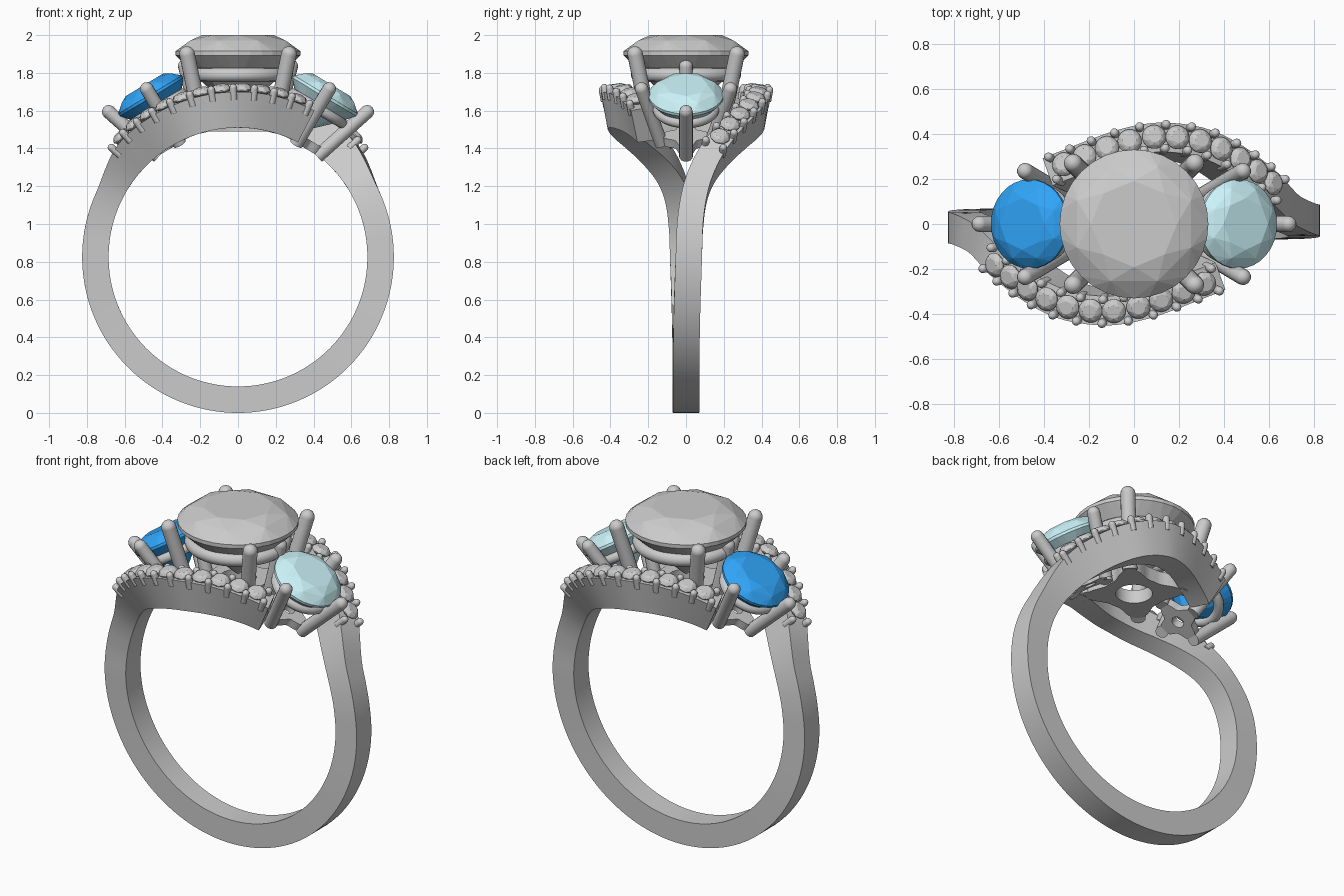
import bpy, bmesh
from math import sin, cos, pi, radians, hypot
from mathutils import Matrix, Vector

if "Cube" in bpy.data.objects:
    bpy.data.objects.remove(bpy.data.objects["Cube"])

CZ = 0.825          # centre height of the finger hole
R_IN = 0.685


def finish(bm, name, color=None, smooth=None):
    bmesh.ops.recalc_face_normals(bm, faces=bm.faces[:])
    me = bpy.data.meshes.new(name)
    bm.to_mesh(me)
    bm.free()
    ob = bpy.data.objects.new(name, me)
    bpy.context.collection.objects.link(ob)
    if color:
        mat = bpy.data.materials.new(name + "_colour")
        mat.diffuse_color = color
        mat.use_nodes = True
        mat.node_tree.nodes["Principled BSDF"].inputs["Base Color"].default_value = mat.diffuse_color
        me.materials.append(mat)
    if smooth:
        bpy.ops.object.select_all(action='DESELECT')
        ob.select_set(True)
        bpy.context.view_layer.objects.active = ob
        bpy.ops.object.shade_smooth_by_angle(angle=radians(smooth))
    return ob


def frame(origin, normal, side):
    z = Vector(normal).normalized()
    y = Vector(side)
    y = (y - z * y.dot(z)).normalized()
    x = y.cross(z)
    m = Matrix((x, y, z)).transposed().to_4x4()
    m.translation = origin
    return m


def gem(bm, m, r, crown, pav, girdle=0.02):
    # brilliant cut as the hull of its facet rings
    rings = [(0.58, crown, 8, 0), (0.83, crown * 0.66, 8, pi / 8), (1, 0, 32, 0),
             (1, -girdle, 32, 0), (0.55, -girdle - pav * 0.5, 8, 0), (0.03, -girdle - pav, 8, 0)]
    vs = [bm.verts.new(m @ Vector((r * k * cos(2 * pi * i / n + o), r * k * sin(2 * pi * i / n + o), z)))
          for k, z, n, o in rings for i in range(n)]
    bmesh.ops.convex_hull(bm, input=vs)


def rod(bm, a, b, r, seg=16):
    # straight wire with a domed tip at b
    a, b = Vector(a), Vector(b)
    m = (b - a).to_track_quat('Z', 'Y').to_matrix().to_4x4()
    bmesh.ops.create_cone(bm, cap_ends=True, segments=seg, radius1=r, radius2=r, depth=(b - a).length,
                          matrix=Matrix.Translation((a + b) / 2) @ m)
    bmesh.ops.create_uvsphere(bm, u_segments=seg, v_segments=8, radius=r, matrix=Matrix.Translation(b) @ m)


def lathe(bm, m, prof, n=48):
    # closed profile; each point is (radius function of angle, height)
    rows = [[bm.verts.new(m @ Vector((f(t) * cos(t), f(t) * sin(t), z))) for f, z in prof]
            for t in (2 * pi * i / n for i in range(n))]
    k = len(prof)
    for i in range(n):
        a, b = rows[i], rows[(i + 1) % n]
        for j in range(k):
            bm.faces.new((a[j], a[(j + 1) % k], b[(j + 1) % k], b[j]))


def collar(bm, m, R, r):
    lathe(bm, m, [(lambda t, q=q: R + r * cos(q), r * sin(q)) for q in (2 * pi * i / 12 for i in range(12))])


def plate(bm, m, hole, rad, lobe, off, h, p):
    def out(t):
        return rad + lobe * abs(cos(2 * (t - off))) ** p
    def inn(t):
        return hole
    lathe(bm, m, [(inn, -h / 2), (out, -h / 2), (out, h / 2), (inn, h / 2)])


# sideways drift of the bypass arm against angle from the top
PATH = [(180, 0), (120, .003), (90, .015), (75, .025), (62, .06), (52, .115), (41, .205), (30, .3),
        (20, .362), (9, .385), (2, .375), (-5, .348), (-12, .31), (-19, .27), (-27, .225), (-34, .18)]


def drift(a):
    for i in range(len(PATH) - 1):
        (a0, y0), (a1, y1) = PATH[i], PATH[i + 1]
        if a <= a0 and a >= a1:
            sl = []
            for j in (i, i + 1):
                p, q = PATH[max(j - 1, 0)], PATH[min(j + 1, len(PATH) - 1)]
                sl.append((q[1] - p[1]) / (q[0] - p[0]) * (a1 - a0))
            t = (a - a0) / (a1 - a0)
            return (y0 * (2*t**3 - 3*t*t + 1) + sl[0] * (t**3 - 2*t*t + t)
                    + y1 * (3*t*t - 2*t**3) + sl[1] * (t**3 - t*t))
    return PATH[-1][1]


def arm_point(a, off, r):
    slope = (drift(a - .5) - drift(a + .5)) / (radians(1) * .85) if a < 179 else 0
    n = hypot(1, slope)
    lean = 0.035 * max(0, min(1, (75 - a) / 45)) * (r - .875) / .19
    ang = radians(a) + off * slope / n / .85
    return Vector((r * sin(ang), drift(a) + off / n + lean, CZ + r * cos(ang)))


def outer(a):
    t = max(0, min(1, (65 - a) / 25))
    return 0.825 + 0.05 * t * t * (3 - 2 * t)


SPIN = Matrix.Rotation(pi, 4, 'Z')
for label, turn in (("back", Matrix()), ("front", SPIN)):
    # half band sweeping from the bottom up into a bypass arm
    bm = bmesh.new()
    rows = []
    for i in range(105):
        a = 180 - i * (206 / 104)
        ro, w = outer(a), 0.07 - 0.005 * max(0, min(1, (90 - a) / 50))
        rows.append([bm.verts.new(turn @ arm_point(a, o, r))
                     for o, r in ((-w, R_IN), (w, R_IN), (w, ro), (-w, ro))])
    for p, q in zip(rows, rows[1:]):
        for j in range(4):
            bm.faces.new((p[j], p[(j + 1) % 4], q[(j + 1) % 4], q[j]))
    bm.faces.new(rows[-1])
    bm.faces.new(rows[0])
    finish(bm, label + "_band_arm", smooth=30)

    # evenly spaced small stones and the beads between them
    fine = [44 - i * .25 for i in range(280)]
    length, marks, beads = 0, [], []
    for p, q in zip(fine, fine[1:]):
        if length >= len(marks) * .105:
            marks.append(p)
        if length >= (len(beads) - .5) * .105:
            beads.append(p if length else p + 3.4)
        length += (arm_point(p, 0, .875) - arm_point(q, 0, .875)).length
    stones, studs = bmesh.new(), bmesh.new()
    for a in marks:
        if a < -24:
            continue
        up = arm_point(a, 0, .9) - arm_point(a, 0, .8)
        m = turn @ frame(arm_point(a, 0, outer(a) + .02), up, (0, 1, 0))
        gem(stones, m, .053, .022, .04, .006)
    for a in beads:
        if a < -26:
            continue
        for o in (-.053, .053):
            rod(studs, turn @ arm_point(a, o, outer(a) - .04), turn @ arm_point(a, o, outer(a) + .022), .02, 10)
    finish(stones, label + "_small_stones")
    finish(studs, label + "_small_beads", smooth=40)

# centre stone with its four-claw basket
bm = bmesh.new()
gem(bm, Matrix.Translation((0, 0, 1.915)), .33, .085, .3, .022)
finish(bm, "centre_stone")
bm = bmesh.new()
collar(bm, Matrix.Translation((0, 0, 1.79)), .255, .037)
plate(bm, Matrix.Translation((0, 0, 1.53)), .1, .17, .1, pi / 4, .08, 4)
for sx in (-1, 1):
    for sy in (-1, 1):
        rod(bm, (sx * .185, sy * .185, 1.49), (sx * .27, sy * .27, 1.9), .041)
finish(bm, "centre_basket", smooth=40)

# tilted side stones, each in its own four-claw basket
for label, s, col in (("left", -1, (.03, .38, .95, 1)), ("right", 1, (.6, .9, .95, 1))):
    m = frame((s * .465, 0, 1.685), (s * .515, 0, .857), (0, 1, 0))
    bm = bmesh.new()
    gem(bm, m, .198, .06, .2, .015)
    finish(bm, label + "_side_stone", col)
    bm = bmesh.new()
    collar(bm, m @ Matrix.Translation((0, 0, -.085)), .15, .028)
    plate(bm, m @ Matrix.Translation((0, 0, -.275)), .035, .08, .05, 0, .05, 2)
    for i in range(4):
        d = Vector((cos(i * pi / 2), sin(i * pi / 2), 0))
        rod(bm, m @ (d * .13 + Vector((0, 0, -.305))), m @ (d * .235 + Vector((0, 0, .035))), .036)
    finish(bm, label + "_side_basket", smooth=40)
